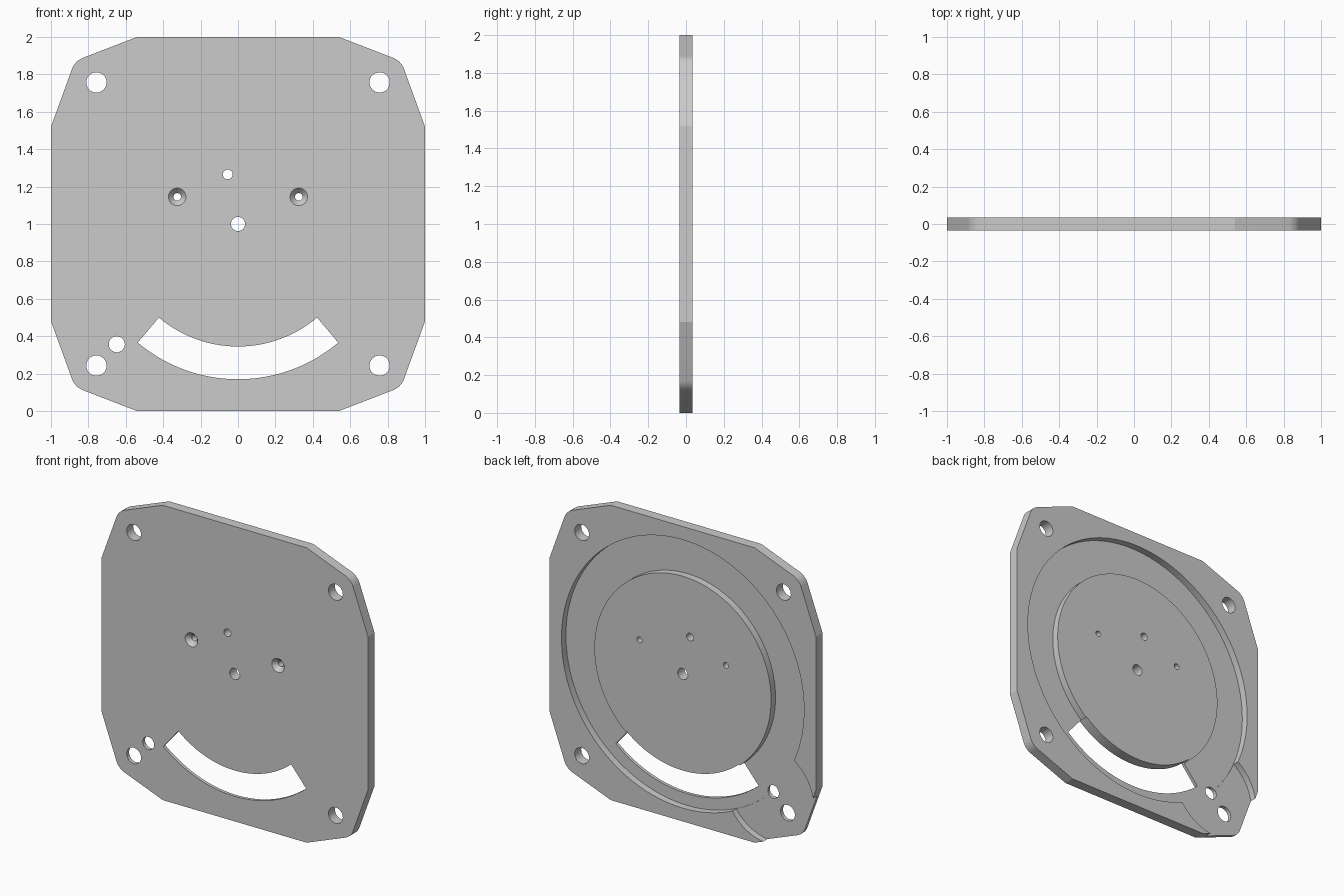
import bpy, bmesh, math
from mathutils import Vector

if "Cube" in bpy.data.objects:
    bpy.data.objects.remove(bpy.data.objects["Cube"], do_unlink=True)

BACK, FRONT = 0.035, -0.035
OUT = 0.05  # overshoot of through cutters

grey = bpy.data.materials.new("light_grey")
grey.use_nodes = True
grey.diffuse_color = (0.6, 0.6, 0.6, 1)
grey.node_tree.nodes["Principled BSDF"].inputs["Base Color"].default_value = (0.6, 0.6, 0.6, 1)


def loft(name, rings):
    """Solid through rings of (points, y); points are x, z about the plate centre."""
    bm = bmesh.new()
    loops = [[bm.verts.new((x, y, z + 1)) for x, z in pts] for pts, y in rings]
    n = len(loops[0])
    bm.faces.new(loops[0])
    bm.faces.new(loops[-1])
    for a, b in zip(loops, loops[1:]):
        for i in range(n):
            j = (i + 1) % n
            bm.faces.new((a[i], a[j], b[j], b[i]))
    bmesh.ops.recalc_face_normals(bm, faces=bm.faces)
    mesh = bpy.data.meshes.new(name)
    bm.to_mesh(mesh)
    bm.free()
    mesh.materials.append(grey)
    ob = bpy.data.objects.new(name, mesh)
    bpy.context.collection.objects.link(ob)
    return ob


def arc(r, start, end, n, cx=0, cz=0):
    return [(cx + r * math.cos(start + (end - start) * i / n),
             cz + r * math.sin(start + (end - start) * i / n)) for i in range(n + 1)]


def circle(r, cx=0, cz=0, n=32):
    return arc(r, 0, 2 * math.pi, n, cx, cz)[:-1]


def boolean(target, tool, operation):
    mod = target.modifiers.new("cut", "BOOLEAN")
    mod.operation = operation
    mod.solver = "EXACT"
    mod.object = tool
    bpy.context.view_layer.update()
    mesh = bpy.data.meshes.new_from_object(
        target.evaluated_get(bpy.context.evaluated_depsgraph_get()))
    target.modifiers.clear()
    target.data = mesh
    bpy.data.objects.remove(tool, do_unlink=True)


def fillet(prev, corner, nxt, r, n=6):
    """Rounded corner as a list of points."""
    p, c, q = Vector(prev), Vector(corner), Vector(nxt)
    u, v = (p - c).normalized(), (q - c).normalized()
    half = u.angle(v) / 2
    centre = c + (u + v).normalized() * r / math.sin(half)
    t = r / math.tan(half)
    a, b = c + u * t - centre, c + v * t - centre
    return [tuple(centre + a.lerp(b, i / n).normalized() * r) for i in range(n + 1)]


# Plate outline: one corner mirrored into all four
right, corner, top = (1, 0.52), (0.872, 0.872), (0.54, 1)
quarter = [right] + fillet(right, corner, top, 0.1) + [top]
outline = []
for sx, sz in ((1, 1), (-1, 1), (-1, -1), (1, -1)):
    pts = [(x * sx, z * sz) for x, z in quarter]
    outline += pts if sx * sz > 0 else pts[::-1]
plate = loft("mounting_plate", [(outline, FRONT), (outline, BACK)])

# Ring groove and corner recess in the back, leaving a raised centre disc
groove = loft("groove_cutter", [(circle(0.91, n=128), BACK - 0.048), (circle(0.91, n=128), OUT)])
pocket = circle(0.335, -0.648, -0.643, 72)
boolean(groove, loft("recess_cutter", [(pocket, BACK - 0.044), (pocket, OUT + 0.01)]), "UNION")
hub = circle(0.663, n=128)
boolean(groove, loft("hub_cutter", [(hub, -0.1), (hub, 0.1)]), "DIFFERENCE")
boolean(plate, groove, "DIFFERENCE")

# Curved slot
down, spread = -math.pi / 2, math.radians(40.2)
slot = arc(0.83, down - spread, down + spread, 40) + arc(0.655, down + spread, down - spread, 40)
boolean(plate, loft("slot_cutter", [(slot, -OUT), (slot, OUT)]), "DIFFERENCE")

# Through holes: x, z, radius
holes = [(sx * 0.757, sz * 0.757, 0.054) for sx in (-1, 1) for sz in (-1, 1)]
holes += [(0, 0, 0.038), (-0.055, 0.265, 0.026), (-0.648, -0.643, 0.043)]
for x, z, r in holes:
    ring = circle(r, x, z)
    boolean(plate, loft("hole_cutter", [(ring, -OUT), (ring, OUT)]), "DIFFERENCE")

# Countersunk screw holes, wide at the front
for x in (-0.325, 0.325):
    wide, narrow = circle(0.047, x, 0.145), circle(0.02, x, 0.145)
    sink = loft("countersink_cutter", [(wide, -OUT), (wide, FRONT), (narrow, FRONT + 0.03), (narrow, OUT)])
    boolean(plate, sink, "DIFFERENCE")

# Smooth the curved walls, keep the edges sharp
bpy.ops.object.select_all(action="DESELECT")
plate.select_set(True)
bpy.context.view_layer.objects.active = plate
bpy.ops.object.shade_smooth_by_angle(angle=math.radians(15))
